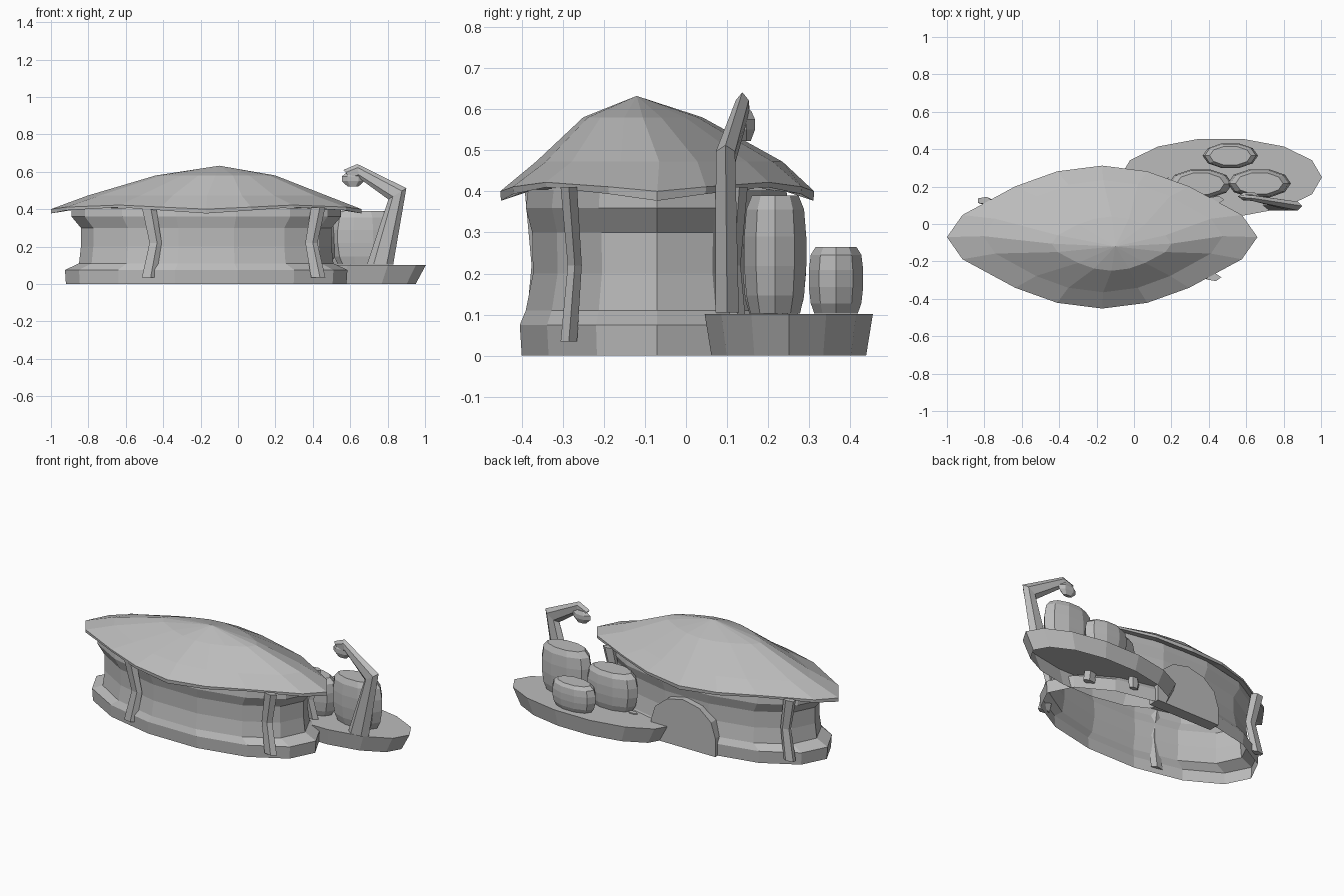
import bpy
import bmesh
from math import cos, sin, pi
from mathutils import Vector

cube = bpy.data.objects.get("Cube")
if cube:
    bpy.data.objects.remove(cube, do_unlink=True)

stone = bpy.data.materials.new("pale_grey")
stone.use_nodes = True
GREY = (0.5, 0.5, 0.5, 1)
stone.diffuse_color = GREY
stone.node_tree.nodes["Principled BSDF"].inputs["Base Color"].default_value = GREY

HUT_X, HUT_Y = -0.17, -0.07


def loft(name, rings, top=False, bottom=False):
    """Join equal-length rings of points into one flat-shaded skin."""
    bm = bmesh.new()
    loops = [[bm.verts.new(p) for p in ring] for ring in rings]
    n = len(loops[0])
    for a, b in zip(loops, loops[1:]):
        for i in range(n):
            j = (i + 1) % n
            bm.faces.new((a[i], a[j], b[j], b[i]))
    if bottom:
        bm.faces.new(loops[0][::-1])
    if top:
        bm.faces.new(loops[-1])
    bmesh.ops.remove_doubles(bm, verts=bm.verts, dist=0.0001)
    bmesh.ops.recalc_face_normals(bm, faces=bm.faces)
    mesh = bpy.data.meshes.new(name)
    bm.to_mesh(mesh)
    bm.free()
    mesh.materials.append(stone)
    obj = bpy.data.objects.new(name, mesh)
    bpy.context.collection.objects.link(obj)
    return obj


def ellipse(x, y, z, rx, ry, n):
    return [(x + rx * cos(2 * pi * i / n), y + ry * sin(2 * pi * i / n), z)
            for i in range(n)]


# Sixteen-sided pointed oval for the roof
quarter = [(1, 0), (0.9, 0.31), (0.56, 0.71), (0.29, 0.92)]
half = quarter + [(0, 1)] + [(-x, y) for x, y in quarter[::-1]]
OVAL = half + [(x, -y) for x, y in half[-2:0:-1]]


def oval(z, rx, ry, x=HUT_X, y=HUT_Y, wave=0.0):
    return [(x + rx * u, y + ry * v, z + wave * (1 - cos(i * pi / 2)) / 2)
            for i, (u, v) in enumerate(OVAL)]


# Hut: plinth, sloping ledge, waisted wall and flared top in one open shell
loft("hut_wall", [ellipse(HUT_X, HUT_Y, z, rx, ry, 14) for z, rx, ry in (
    (0, 0.75, 0.338), (0.075, 0.755, 0.343), (0.11, 0.68, 0.328),
    (0.2, 0.67, 0.31), (0.3, 0.67, 0.312), (0.36, 0.72, 0.328),
    (0.405, 0.72, 0.322))])

# Shallow roof with a wavy eave and an off-centre peak
loft("roof", [
    oval(0.412, 0.68, 0.3),
    oval(0.377, 0.83, 0.38, wave=0.033),
    oval(0.4, 0.83, 0.382, wave=0.022),
    oval(0.472, 0.64, 0.3, -0.165, -0.065),
    oval(0.58, 0.32, 0.145, -0.12, -0.105),
    oval(0.632, 0, 0, -0.1, -0.12)])

# Bent struts leaning in at mid height
for name, x, y in (("front_right_strut", -0.48, -0.373),
                   ("front_left_strut", 0.425, -0.285),
                   ("back_right_strut", -0.8, 0.125),
                   ("back_left_strut", 0.44, 0.13)):
    sx = 1 if x < HUT_X else -1
    sy = 1 if y < HUT_Y else -1
    loft(name, [ellipse(x + sx * dx, y + sy * dx * 0.4, z, r, r * 0.5, 5)
                for z, dx, r in ((0.035, 0, 0.042), (0.22, 0.036, 0.036),
                                 (0.41, 0, 0.042))], top=True, bottom=True)

# Arched back doorway block
WIDE = 0.222
arch = [(WIDE, 0)] + [(WIDE * cos(i * pi / 6), 0.115 + 0.183 * sin(i * pi / 6))
                      for i in range(7)] + [(-WIDE, 0)]
loft("back_doorway", [[(HUT_X + x, y, z) for x, z in arch] for y in (0.2, 0.272)],
     top=True, bottom=True)

# Side deck, open below, with a small peg through it
loft("deck", [ellipse(0.465, 0.25, 0, 0.485, 0.193, 14),
              ellipse(0.465, 0.25, 0.102, 0.54, 0.21, 14)], top=True)
loft("deck_peg", [ellipse(0.2, 0.235, z, r, r * 0.5, 6)
                  for z, r in ((0.035, 0.03), (0.07, 0.04), (0.108, 0.03))],
     top=True, bottom=True)

# Round-shouldered pots
PROFILE = ((0, 0.8), (0.15, 0.93), (0.4, 1), (0.65, 1), (0.88, 0.93), (1, 0.75))
for name, x, y, r, h in (("tall_pot", 0.67, 0.217, 0.169, 0.287),
                         ("medium_pot", 0.355, 0.215, 0.171, 0.23),
                         ("small_pot", 0.515, 0.365, 0.148, 0.162)):
    loft(name, [ellipse(x, y, 0.103 + h * t, r * s, r * s * 0.47, 10)
                for t, s in PROFILE], top=True)

# Lamp post: tapered mast with a mitred elbow and a drooping arm
rings = []
for centre, across, depth in (
        ((0.76, 0.1, 0.105), (0.07, 0, 0.0), 0.033),
        ((0.852, 0.096, 0.482), (0.048, 0, 0.03), 0.027),
        ((0.643, 0.137, 0.603), (-0.005, 0, 0.038), 0.018),
        ((0.587, 0.143, 0.583), (-0.024, 0, 0.026), 0.014)):
    c, a = Vector(centre), Vector(across)
    rings.append([c + a * cos(i * pi / 3) + Vector((0, depth * sin(i * pi / 3), 0))
                  for i in range(6)])
loft("lamp_post", rings, top=True, bottom=True)

# Hanging lamp head
loft("lamp_head", [ellipse(0.615, 0.147, z, r, r * 0.4, 6)
                   for z, r in ((0.522, 0.03), (0.55, 0.06), (0.575, 0.06),
                                (0.597, 0.032))], top=True, bottom=True)
